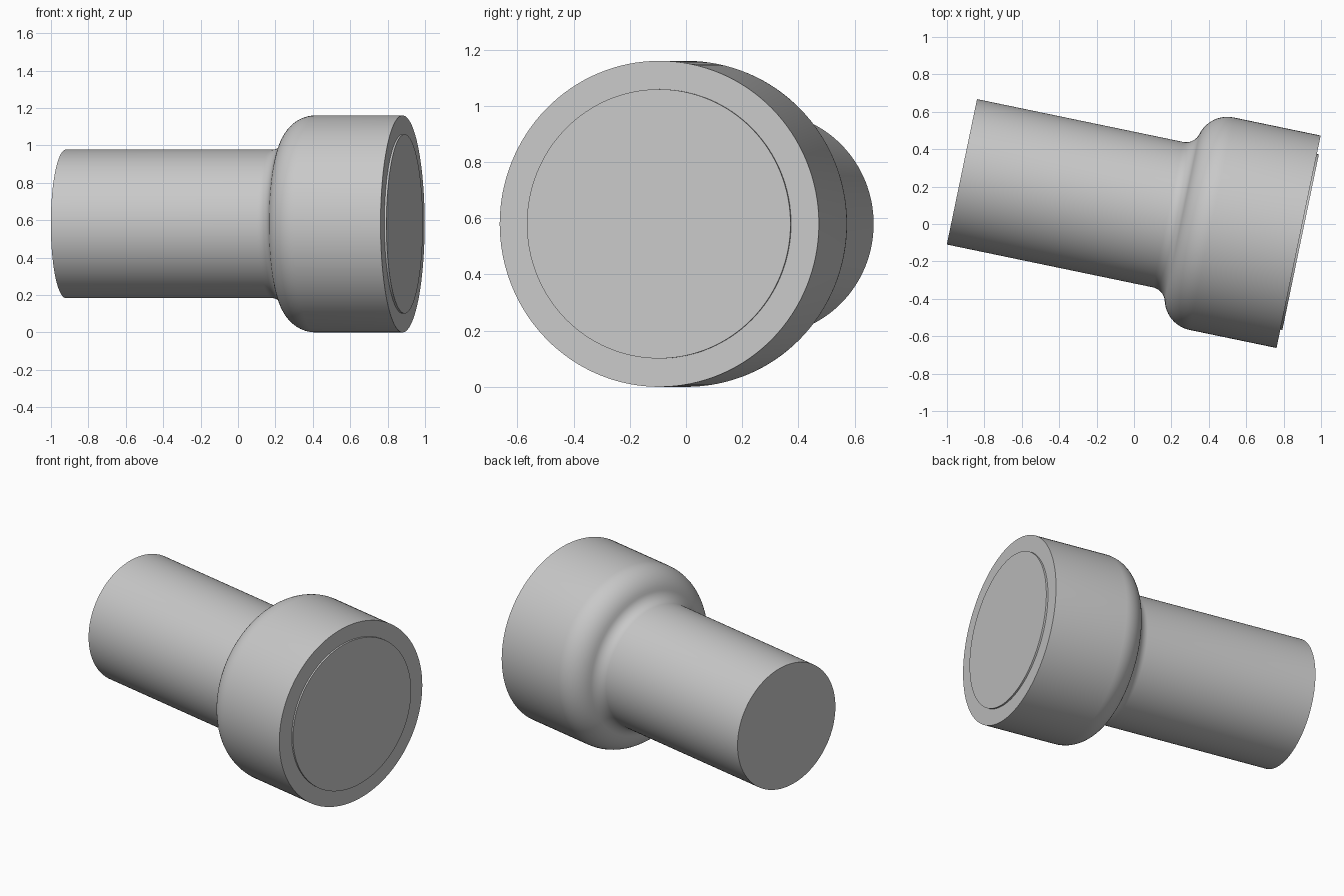
import bpy, bmesh
from math import sin, cos, pi, radians, atan2
from mathutils import Matrix, Vector

cube = bpy.data.objects.get("Cube")
if cube:
    bpy.data.objects.remove(cube, do_unlink=True)

# Single plain grey
grey = bpy.data.materials.new("plain_grey")
grey.use_nodes = True
COLOUR = (0.58, 0.58, 0.58, 1)
grey.diffuse_color = COLOUR
grey.node_tree.nodes["Principled BSDF"].inputs["Base Color"].default_value = COLOUR

# Axis runs from the narrow end to the wide end, turned slightly towards the front
TAIL = Vector((-0.92, 0.279, 0.58))
HEAD = Vector((0.88, -0.095, 0.58))
AXIS = HEAD - TAIL
LENGTH = AXIS.length
PLACE = Matrix.Translation(TAIL) @ AXIS.to_track_quat('Z', 'Y').to_matrix().to_4x4()


def lathe(name, profile, segments=128):
    """Spin (radius, distance along axis) points into a closed solid."""
    bm = bmesh.new()
    verts = [bm.verts.new((r, 0, s)) for r, s in profile]
    edges = [bm.edges.new(pair) for pair in zip(verts, verts[1:])]
    bmesh.ops.spin(bm, geom=verts + edges, cent=(0, 0, 0), axis=(0, 0, 1),
                   angle=2 * pi, steps=segments, use_duplicate=False)
    bmesh.ops.remove_doubles(bm, verts=bm.verts, dist=0.0001)
    bmesh.ops.holes_fill(bm, edges=[e for e in bm.edges if e.is_boundary], sides=0)
    bmesh.ops.recalc_face_normals(bm, faces=bm.faces)
    bm.transform(PLACE)
    mesh = bpy.data.meshes.new(name)
    bm.to_mesh(mesh)
    bm.free()
    mesh.materials.append(grey)
    obj = bpy.data.objects.new(name, mesh)
    bpy.context.collection.objects.link(obj)
    bpy.ops.object.select_all(action='DESELECT')
    obj.select_set(True)
    bpy.context.view_layer.objects.active = obj
    bpy.ops.object.shade_smooth_by_angle(angle=radians(30))
    return obj


# Body: narrow barrel, concave fillet, rounded shoulder, wide head
NECK_R, HEAD_R, FILLET, BEND = 0.397, 0.58, 0.08, radians(75)
shoulder = (HEAD_R - NECK_R) / (1 - cos(BEND)) - FILLET
start = 1.125
end = start + (FILLET + shoulder) * sin(BEND)
STEPS = 12
angles = [BEND * i / STEPS for i in range(STEPS + 1)]
profile = [(NECK_R, 0)]
profile += [(NECK_R + FILLET * (1 - cos(a)), start + FILLET * sin(a)) for a in angles]
profile += [(HEAD_R - shoulder * (1 - cos(a)), end - shoulder * sin(a))
            for a in reversed(angles[:-1])]
profile += [(HEAD_R, LENGTH)]
lathe("body", profile)

# Slightly raised disc on the wide end
DISC_R = 0.479
lathe("end_disc", [(DISC_R, LENGTH - 0.02), (DISC_R, LENGTH + 0.011)])
